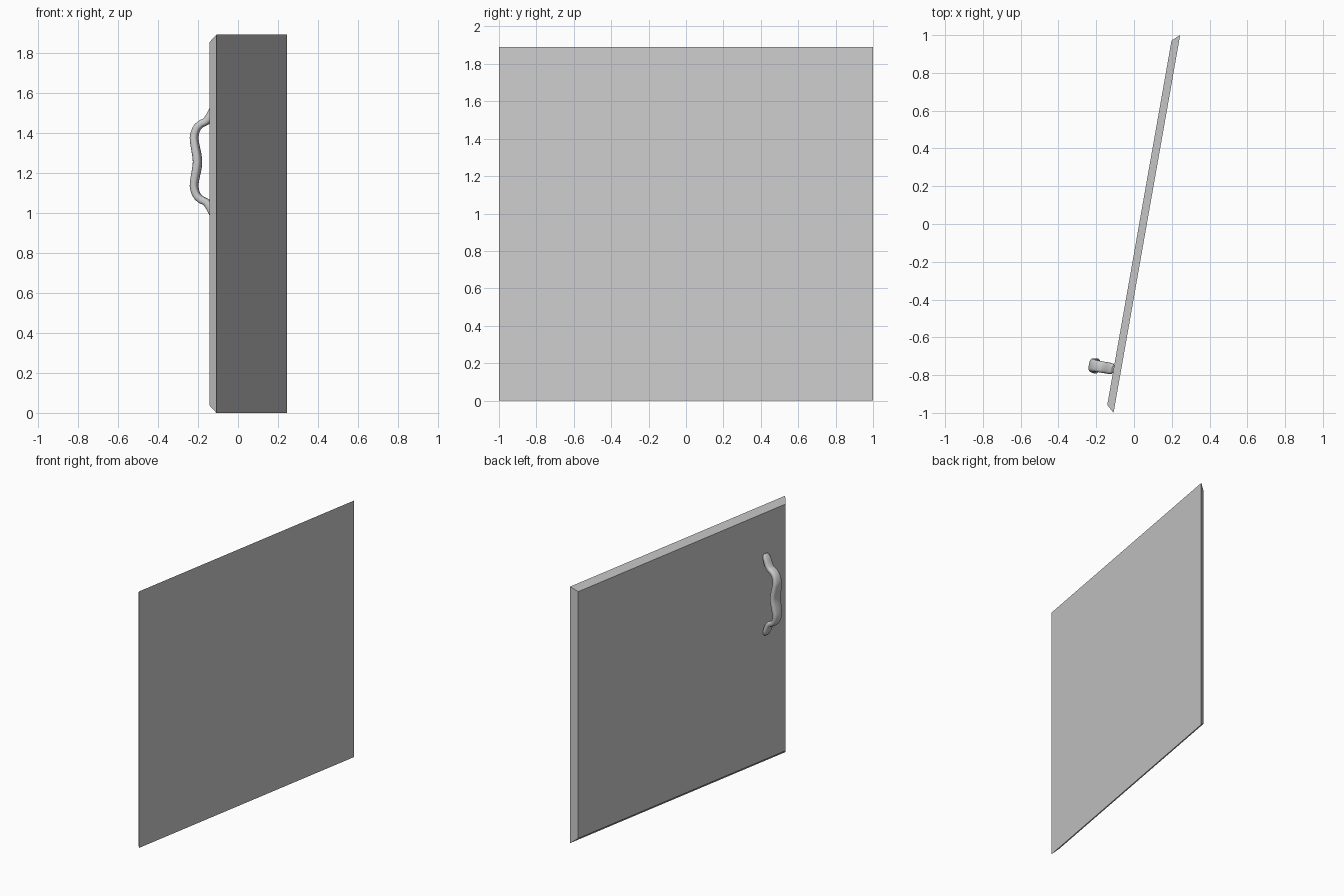
import bpy, bmesh, math
from mathutils import Vector

if "Cube" in bpy.data.objects:
    bpy.data.objects.remove(bpy.data.objects["Cube"])

TILT = math.radians(10)
ALONG = Vector((math.sin(TILT), math.cos(TILT), 0))    # along the door width
OUT = Vector((-math.cos(TILT), math.sin(TILT), 0))     # handle side
UP = Vector((0, 0, 1))
HEIGHT, THICK, INSET = 1.89, 0.04, 0.036
HALF = 1 / math.cos(TILT)
CENTRE = Vector((0.068, 0, 0))


def finish(name, bm):
    bmesh.ops.recalc_face_normals(bm, faces=bm.faces)
    mesh = bpy.data.meshes.new(name)
    bm.to_mesh(mesh)
    bm.free()
    obj = bpy.data.objects.new(name, mesh)
    bpy.context.collection.objects.link(obj)
    return obj


def skin(name, rings):
    """Join rings of points into a closed solid."""
    bm = bmesh.new()
    loops = [[bm.verts.new(p) for p in ring] for ring in rings]
    n = len(loops[0])
    for a, b in zip(loops, loops[1:]):
        for i in range(n):
            j = (i + 1) % n
            bm.faces.new((a[i], a[j], b[j], b[i]))
    bm.faces.new(loops[0])
    bm.faces.new(loops[-1])
    return finish(name, bm)


# Door panel: large flat face, chamfered to a smaller face on the handle side
def panel_ring(depth, inset):
    h = HALF - inset
    return [CENTRE + OUT * depth + ALONG * s + UP * z
            for s, z in ((-h, inset), (h, inset), (h, HEIGHT - inset), (-h, HEIGHT - inset))]


skin("door_panel", [panel_ring(0, 0), panel_ring(THICK, INSET)])

# Handle: half profile (outward, height, width, thickness), mirrored about its middle
half = [(0.003, .300, .030, .012), (0.009, .285, .052, .024), (0.018, .262, .060, .034),
        (0.032, .228, .060, .040), (0.052, .202, .060, .038), (0.078, .189, .061, .038),
        (0.101, .165, .064, .038), (0.113, .122, .070, .040), (0.107, .075, .077, .041),
        (0.099, .033, .081, .042)]
keys = [Vector(k) for k in half] + [Vector((0.096, 0, .082, .042))]
keys += [Vector((a, -b, c, d)) for a, b, c, d in reversed(half)]


def catmull(p0, p1, p2, p3, t):
    return 0.5 * (2 * p1 + (p2 - p0) * t + (2 * p0 - 5 * p1 + 4 * p2 - p3) * t * t
                  + (3 * p1 - p0 - 3 * p2 + p3) * t ** 3)


last = len(keys) - 1
path = [catmull(keys[max(i - 1, 0)], keys[i], keys[i + 1], keys[min(i + 2, last)], t / 3)
        for i in range(last) for t in range(3)] + [keys[-1]]

# Handle cross-section: rounded band swept along the path
base = CENTRE + OUT * THICK + ALONG * (-0.775 / math.cos(TILT)) + UP * 1.255
rings = []
for i, p in enumerate(path):
    a, b = path[max(i - 1, 0)], path[min(i + 1, len(path) - 1)]
    tangent = (OUT * (b[0] - a[0]) + UP * (b[1] - a[1])).normalized()
    side = ALONG.cross(tangent)
    ring = []
    for k in range(16):
        ang = math.tau * k / 16
        c, s = math.cos(ang), math.sin(ang)
        u = math.copysign(abs(c) ** 0.65, c) * p[2] / 2
        v = math.copysign(abs(s) ** 0.65, s) * p[3] / 2
        ring.append(base + OUT * p[0] + UP * p[1] + ALONG * u + side * v)
    rings.append(ring)

handle = skin("door_handle", rings)
bpy.context.view_layer.objects.active = handle
handle.select_set(True)
bpy.ops.object.shade_smooth_by_angle(angle=math.radians(40))
